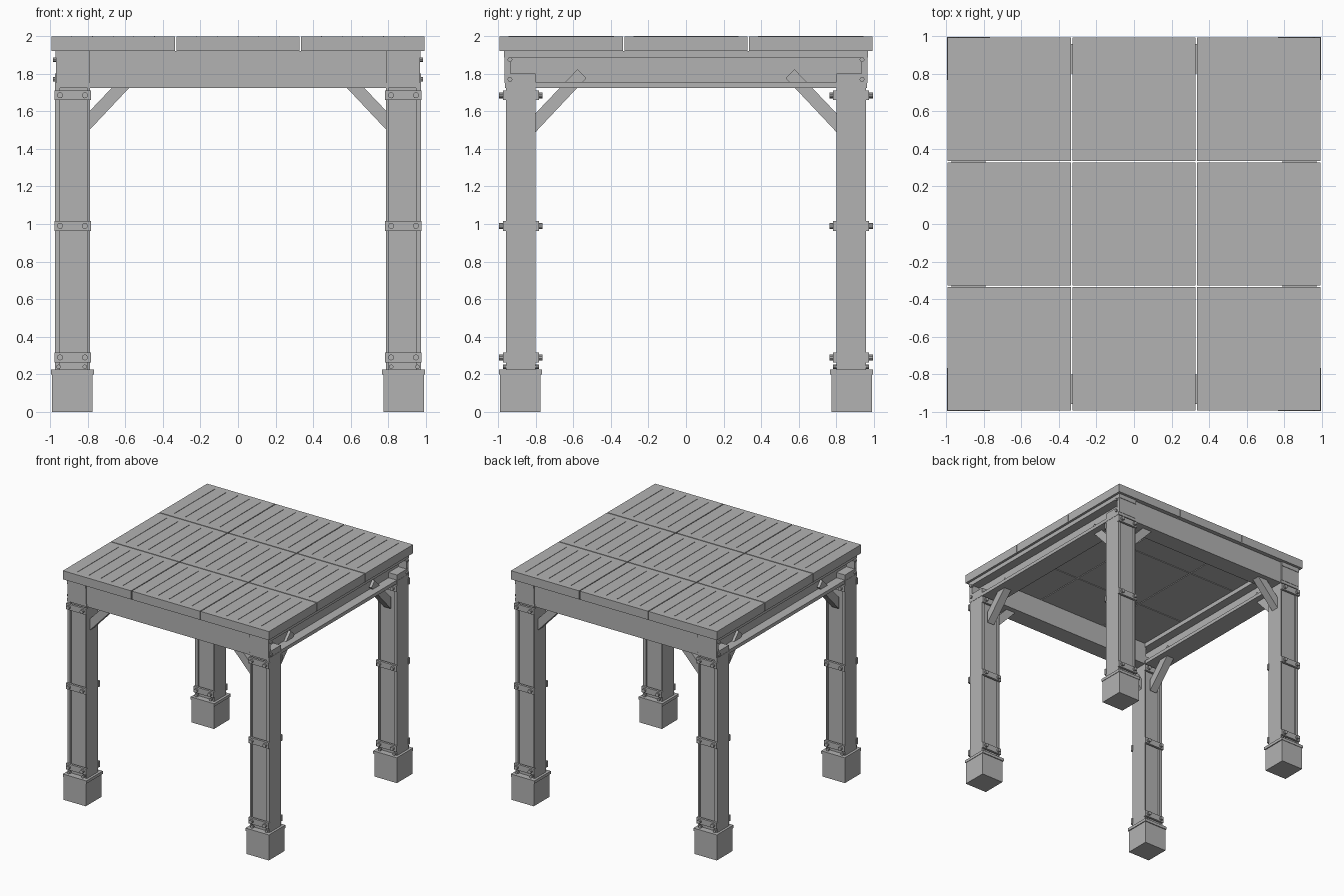
import bpy, bmesh, math
from mathutils import Matrix, Vector

if "Cube" in bpy.data.objects:
    bpy.data.objects.remove(bpy.data.objects["Cube"])

steel = bpy.data.materials.new("plain grey")
steel.diffuse_color = (0.45, 0.45, 0.45, 1)
steel.use_nodes = True
steel.node_tree.nodes["Principled BSDF"].inputs["Base Color"].default_value = steel.diffuse_color

CORNERS = [(1, 1), (-1, 1), (-1, -1), (1, -1)]


def box(bm, x, y, z):
    """Axis-aligned box from three (low, high) ranges."""
    lo, hi = zip(*[sorted(r) for r in (x, y, z)])
    centre = [(a + b) / 2 for a, b in zip(lo, hi)]
    size = [b - a for a, b in zip(lo, hi)]
    m = Matrix.Translation(centre) @ Matrix.Diagonal((*size, 1))
    bmesh.ops.create_cube(bm, size=1, matrix=m)


def corner_box(bm, s, x, y, z):
    """Box mirrored into the corner given by the signs s."""
    box(bm, [s[0] * v for v in x], [s[1] * v for v in y], z)


def bolt(bm, centre, axis, radius, length):
    rot = Matrix.Rotation(math.pi / 2, 4, 'Y' if axis == 'X' else 'X')
    bmesh.ops.create_cone(bm, cap_ends=True, segments=10, radius1=radius, radius2=radius,
                          depth=length, matrix=Matrix.Translation(centre) @ rot)


def prism(bm, points, offset):
    """Extrude a flat outline by an offset vector."""
    face = bm.faces.new([bm.verts.new(p) for p in points])
    ext = bmesh.ops.extrude_face_region(bm, geom=[face])
    verts = [v for v in ext["geom"] if isinstance(v, bmesh.types.BMVert)]
    bmesh.ops.translate(bm, verts=verts, vec=Vector(offset))


def finish(name, bm):
    bmesh.ops.recalc_face_normals(bm, faces=bm.faces)
    mesh = bpy.data.meshes.new(name)
    bm.to_mesh(mesh)
    bm.free()
    mesh.materials.append(steel)
    bpy.context.collection.objects.link(bpy.data.objects.new(name, mesh))


# footings with a slightly wider rim
bm = bmesh.new()
for s in CORNERS:
    corner_box(bm, s, (0.775, 0.99), (0.775, 0.99), (0, 0.2))
    corner_box(bm, s, (0.767, 0.994), (0.767, 0.994), (0.2, 0.225))
finish("footing", bm)

# posts: recessed core between two side plates
bm = bmesh.new()
for s in CORNERS:
    corner_box(bm, s, (0.80, 0.948), (0.82, 0.94), (0.22, 1.74))
    corner_box(bm, s, (0.948, 0.973), (0.80, 0.958), (0.22, 1.80))
    corner_box(bm, s, (0.788, 0.80), (0.80, 0.958), (0.22, 1.74))
finish("post", bm)

# clamp plates with bolts on the front and back of each post
plates, bolts = bmesh.new(), bmesh.new()
for s in CORNERS:
    for z in (0.29, 0.99, 1.685):
        for y0, y1 in ((0.955, 0.975), (0.783, 0.803)):
            corner_box(plates, s, (0.783, 0.978), (y0, y1), (z - 0.026, z + 0.026))
        for x in (0.815, 0.947):
            for y in (0.984, 0.774):
                bolt(bolts, (s[0] * x, s[1] * y, z), 'Y', 0.016, 0.022)
    # small anchor bolts just above the footing
    for x in (0.815, 0.955):
        for y in (0.965, 0.793):
            bolt(bolts, (s[0] * x, s[1] * y, 0.24), 'Y', 0.012, 0.02)
    # side bolts at the beam corners
    for z in (1.77, 1.875):
        bolt(bolts, (s[0] * 0.975, s[1] * 0.937, z), 'X', 0.013, 0.02)
finish("clamp_plate", plates)
finish("bolt", bolts)

# corner brackets where the beams meet on the posts
bm = bmesh.new()
for s in CORNERS:
    corner_box(bm, s, (0.79, 0.97), (0.935, 0.966), (1.75, 1.92))
    corner_box(bm, s, (0.785, 0.975), (0.795, 0.963), (1.725, 1.75))
    corner_box(bm, s, (0.79, 0.95), (0.80, 0.935), (1.75, 1.80))
finish("corner_bracket", bm)

# solid cross beams at front and back
bm = bmesh.new()
for s in (1, -1):
    box(bm, (-0.80, 0.80), (s * 0.80, s * 0.958), (1.725, 1.92))
finish("cross_beam", bm)

# flanged side beams
bm = bmesh.new()
for s in (1, -1):
    box(bm, (s * 0.79, s * 0.972), (-0.97, 0.97), (1.885, 1.922))
    box(bm, (s * 0.79, s * 0.972), (-0.80, 0.80), (1.725, 1.755))
    box(bm, (s * 0.868, s * 0.892), (-0.937, 0.937), (1.75, 1.89))
finish("side_beam", bm)

# diagonal braces, one along each beam at every post
profile = [(0.80, 1.49), (0.53, 1.777), (0.578, 1.823), (0.80, 1.59)]
bm = bmesh.new()
for sx, sy in CORNERS:
    prism(bm, [(sx * 0.845, sy * a, z) for a, z in profile], (sx * 0.07, 0, 0))
    prism(bm, [(sx * a, sy * 0.845, z) for a, z in profile], (0, sy * 0.07, 0))
finish("brace", bm)

# three by three deck panels, each with thin raised ribs
panels, ribs = bmesh.new(), bmesh.new()
for i in (-1, 0, 1):
    for j in (-1, 0, 1):
        cx, cy, h = i * 0.6645, j * 0.6645, 0.3285
        box(panels, (cx - h, cx + h), (cy - h, cy + h), (1.922, 1.997))
        for k in range(-2, 3):
            x = cx + k * 0.11
            box(ribs, (x - 0.002, x + 0.002), (cy - 0.28, cy + 0.28), (1.99, 2.0))
finish("deck_panel", panels)
finish("deck_rib", ribs)
